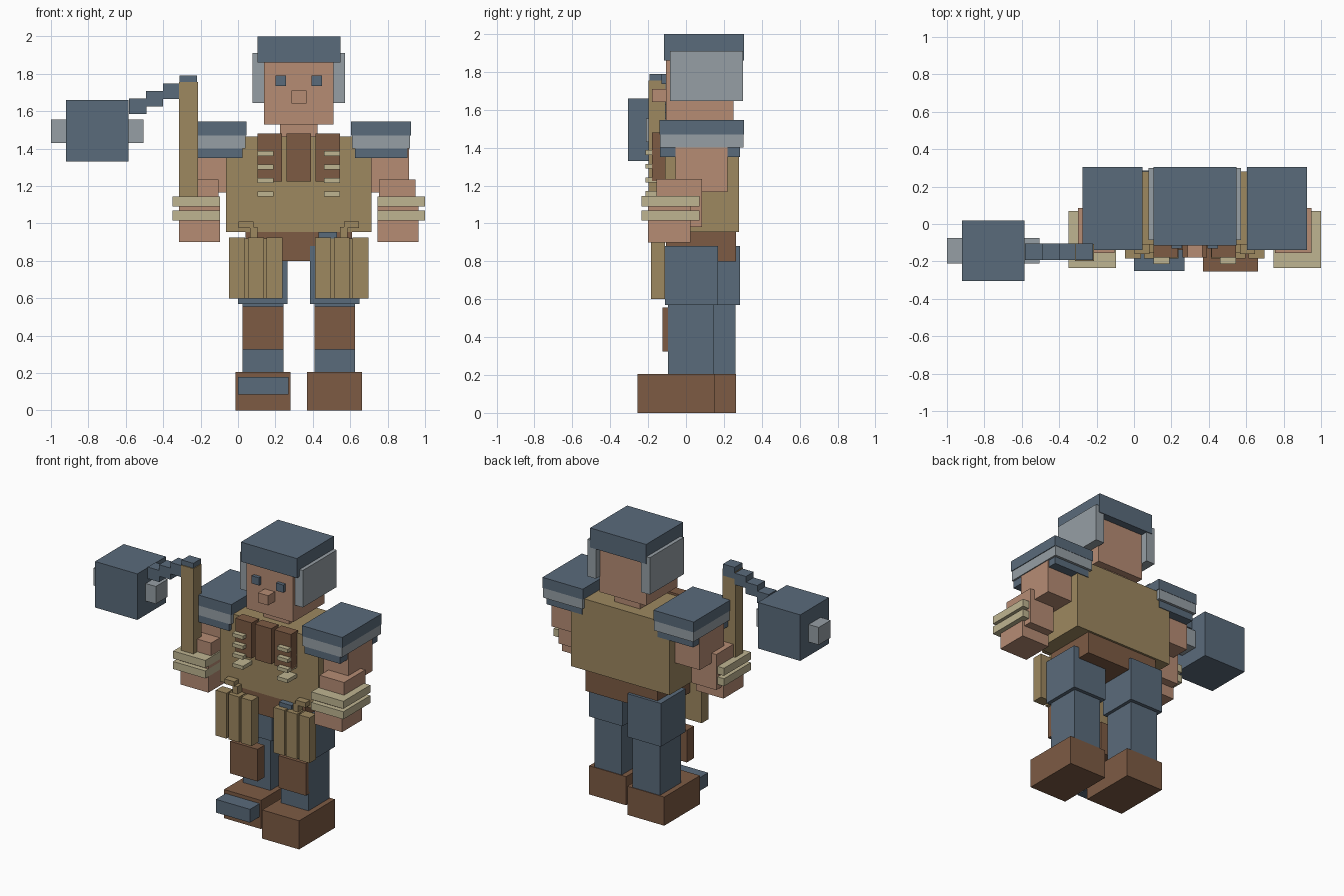
import bpy
import bmesh
from mathutils import Vector

default_cube = bpy.data.objects.get("Cube")
if default_cube:
    bpy.data.objects.remove(default_cube, do_unlink=True)


def make_material(name, hex_colour):
    """Create a flat material from a display colour, stored as linear values."""
    channels = [int(hex_colour[i:i + 2], 16) / 255 for i in (0, 2, 4)]
    linear = [((c + 0.055) / 1.055) ** 2.4 for c in channels]
    colour = (*linear, 1)
    material = bpy.data.materials.new(name)
    material.use_nodes = True
    material.diffuse_color = colour
    shader = material.node_tree.nodes["Principled BSDF"]
    shader.inputs["Base Color"].default_value = colour
    shader.inputs["Roughness"].default_value = 0.9
    return material


steel = make_material("steel_blue", "5a6b7b")
silver = make_material("light_grey", "969fa5")
skin = make_material("skin", "b68c74")
cloth = make_material("tan_cloth", "9d8860")
leather = make_material("brown_leather", "7d5b44")
wrap = make_material("cream_wrap", "bfb591")

MIDDLE = 0.325  # the body stands off centre, balanced by the flail


def box(name, material, x, y, z):
    """Flat-sided block spanning the given (low, high) ranges."""
    low, high = (Vector(corner) for corner in zip(x, y, z))
    mesh = bpy.data.meshes.new(name)
    bm = bmesh.new()
    bmesh.ops.create_cube(bm, size=1)
    bmesh.ops.scale(bm, vec=high - low, verts=bm.verts)
    bmesh.ops.translate(bm, vec=(low + high) / 2, verts=bm.verts)
    bm.to_mesh(mesh)
    bm.free()
    mesh.materials.append(material)
    block = bpy.data.objects.new(name, mesh)
    bpy.context.collection.objects.link(block)
    return block


def central(name, material, half_width, y, z):
    """Block centred on the body."""
    box(name, material, (MIDDLE - half_width, MIDDLE + half_width), y, z)


def pair(name, material, inner, outer, y, z, right_shift=0):
    """Mirrored blocks; inner and outer are distances from the body middle."""
    box("left_" + name, material, (MIDDLE + inner, MIDDLE + outer), y, z)
    shifted = [value + right_shift for value in y]
    box("right_" + name, material, (MIDDLE - outer, MIDDLE - inner), shifted, z)


# Head and helmet
central("head", skin, 0.185, (-0.105, 0.25), (1.53, 1.9))
central("neck", skin, 0.1, (-0.03, 0.2), (1.45, 1.54))
central("nose", skin, 0.04, (-0.18, -0.1), (1.64, 1.71))
pair("eye", steel, 0.068, 0.125, (-0.13, -0.1), (1.735, 1.79))
central("helmet_cap", steel, 0.222, (-0.115, 0.305), (1.86, 2))
pair("helmet_cheek_guard", silver, 0.18, 0.248, (-0.085, 0.3), (1.645, 1.91))

# Torso and hips
central("torso", cloth, 0.39, (-0.11, 0.28), (0.955, 1.465))
central("hips", leather, 0.285, (-0.105, 0.265), (0.8, 0.96))

# Chest plates and their cream laces
central("middle_chest_plate", leather, 0.065, (-0.18, -0.1), (1.225, 1.48))
pair("chest_plate", leather, 0.09, 0.22, (-0.18, -0.1), (1.225, 1.48))
for row in range(4):
    base = 1.145 + row * 0.072
    pair("chest_lace", wrap, 0.135, 0.22, (-0.215, -0.1), (base, base + 0.026))

# Shoulder pads
pair("shoulder_pad_top", steel, 0.28, 0.6, (-0.14, 0.305), (1.47, 1.545))
pair("shoulder_pad_band", silver, 0.285, 0.595, (-0.138, 0.303), (1.4, 1.47))
pair("shoulder_pad_base", steel, 0.3, 0.582, (-0.138, 0.285), (1.35, 1.4))

# Arms, hands and wrist wraps
pair("upper_arm", skin, 0.385, 0.588, (-0.055, 0.22), (1.165, 1.42))
pair("forearm", skin, 0.43, 0.625, (-0.155, 0.085), (0.98, 1.235))
pair("hand", skin, 0.42, 0.64, (-0.2, 0.025), (0.9, 1.09))
for base in (1.015, 1.09):
    pair("wrist_wrap", wrap, 0.42, 0.675, (-0.235, 0.07), (base, base + 0.054))

# Hanging cloth strips with clasps
for strip in range(3):
    inner = 0.087 + strip * 0.1
    pair("cloth_strip", cloth, inner, inner + 0.085, (-0.185, -0.11), (0.6, 0.925))
pair("cloth_backing", cloth, 0.09, 0.37, (-0.15, -0.11), (0.6, 0.92))
pair("belt_clasp", cloth, 0.243, 0.322, (-0.16, -0.1), (0.975, 1.01))
pair("clasp_link", cloth, 0.22, 0.26, (-0.155, -0.1), (0.92, 0.98))
box("belt_buckle", steel, (0.43, 0.53), (-0.15, -0.1), (0.92, 0.955))

# Legs, with the right one a step behind
STEP = 0.115
pair("thigh", steel, 0.06, 0.325, (-0.11, 0.17), (0.57, 0.88), STEP)
pair("shin", steel, 0.083, 0.3, (-0.095, 0.145), (0.2, 0.58), STEP)
pair("boot", leather, 0.045, 0.338, (-0.255, 0.15), (0, 0.205), STEP)
pair("shin_guard", leather, 0.083, 0.3, (-0.125, -0.045), (0.325, 0.555))
box("right_toe_plate", steel, (0, 0.27), (-0.25, -0.12), (0.085, 0.18))

# Flail: handle, stepped chain and weighted head
box("flail_handle", cloth, (-0.315, -0.215), (-0.198, -0.108), (0.95, 1.755))
for link in range(4):
    right_edge = -0.22 - link * 0.09
    top = 1.79 - link * 0.041
    box("flail_chain_link", steel, (right_edge - 0.092, right_edge),
        (-0.192, -0.105), (top - 0.083, top))
box("flail_head", steel, (-0.92, -0.585), (-0.305, 0.02), (1.33, 1.66))
box("flail_studs", silver, (-1, -0.505), (-0.21, -0.075), (1.43, 1.555))
